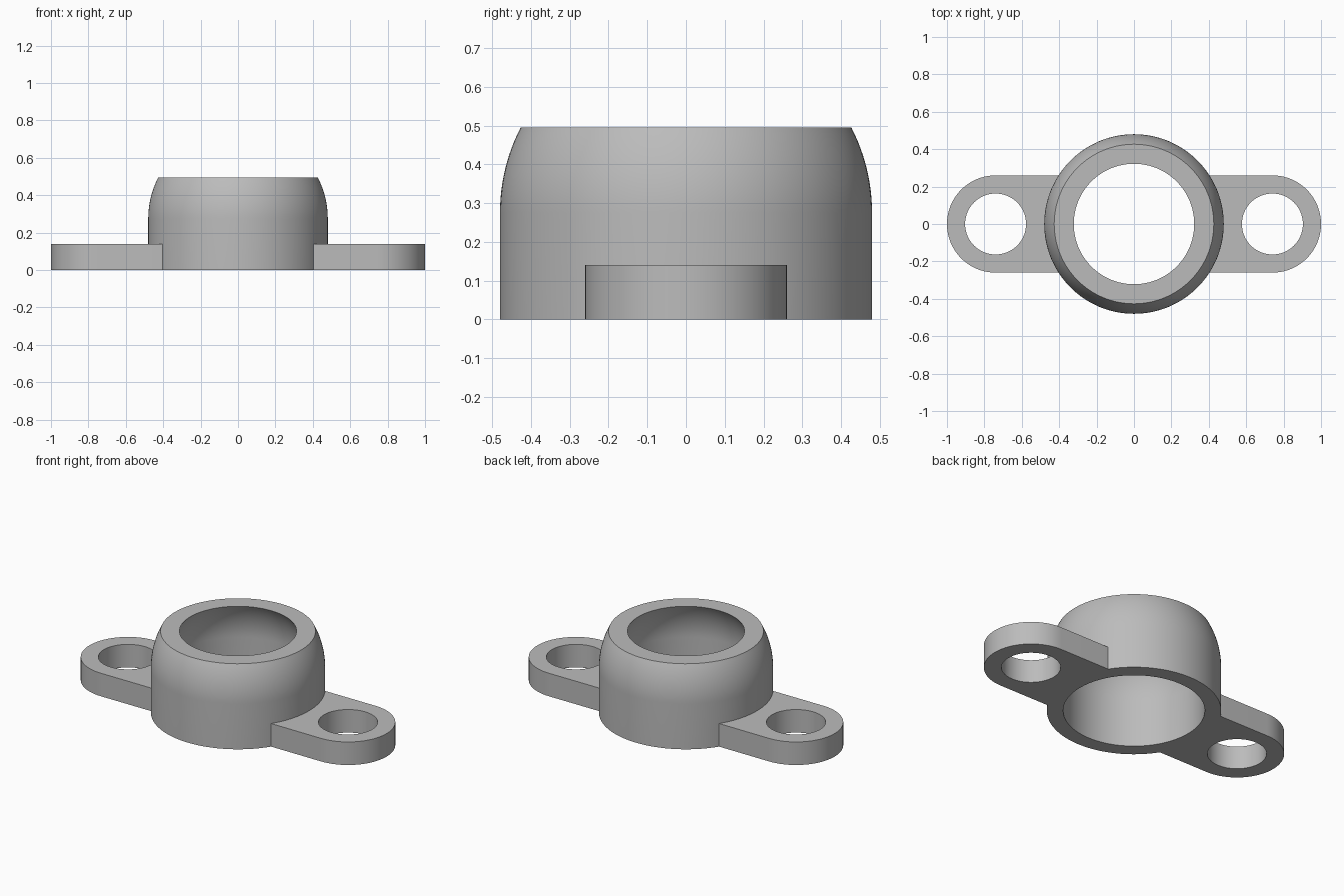
import bpy, bmesh
from math import sin, cos, pi, asin, sqrt, radians

cube = bpy.data.objects.get("Cube")
if cube:
    bpy.data.objects.remove(cube)

# Main dimensions
BOSS_R, BORE_R = 0.48, 0.39
DOME_Z, TOP_Z = 0.275, 0.495
EAR_X, EAR_R, HOLE_R, EAR_H = 0.74, 0.26, 0.163, 0.14

grey = bpy.data.materials.new("grey metal")
grey.use_nodes = True
grey.diffuse_color = (0.5, 0.5, 0.5, 1)
grey.node_tree.nodes["Principled BSDF"].inputs["Base Color"].default_value = (0.5, 0.5, 0.5, 1)


def arc(cx, r, start, end, steps):
    """Points on an arc about (cx, 0), both ends included."""
    angles = [start + (end - start) * i / steps for i in range(steps + 1)]
    return [(cx + r * cos(a), r * sin(a)) for a in angles]


def finish(name, bm):
    bmesh.ops.remove_doubles(bm, verts=bm.verts, dist=1e-5)
    bmesh.ops.recalc_face_normals(bm, faces=bm.faces)
    mesh = bpy.data.meshes.new(name)
    bm.to_mesh(mesh)
    bm.free()
    mesh.materials.append(grey)
    obj = bpy.data.objects.new(name, mesh)
    bpy.context.collection.objects.link(obj)
    bpy.ops.object.select_all(action="DESELECT")
    obj.select_set(True)
    bpy.context.view_layer.objects.active = obj
    bpy.ops.object.shade_smooth_by_angle(angle=radians(30))
    return obj


# Hollow boss: straight wall below, spherical shell above, cut flat on top
def wall(r):
    dome = arc(0, r, 0, asin((TOP_Z - DOME_Z) / r), 12)
    return [(r, 0)] + [(x, DOME_Z + z) for x, z in dome]


profile = wall(BOSS_R) + wall(BORE_R)[::-1]
bm = bmesh.new()
ring = [bm.verts.new((x, 0, z)) for x, z in profile]
edges = [bm.edges.new((ring[i - 1], ring[i])) for i in range(len(ring))]
bmesh.ops.spin(bm, geom=ring + edges, cent=(0, 0, 0), axis=(0, 0, 1),
               angle=2 * pi, steps=128)
finish("domed_boss", bm)


# Mounting ears: rounded plates with a bolt hole, ending on the boss wall
def ear(name, side):
    meet = asin(EAR_R / BOSS_R)
    outline = arc(EAR_X, EAR_R, -pi / 2, pi / 2, 40) + arc(0, BOSS_R - 0.001, meet, -meet, 24)
    hole = arc(EAR_X, HOLE_R, 0, 2 * pi, 64)[:-1]
    bm = bmesh.new()
    rim = []
    for loop in (outline, hole):
        verts = [bm.verts.new((side * x, y, 0)) for x, y in loop]
        rim += [bm.edges.new((verts[i - 1], verts[i])) for i in range(len(verts))]
    bmesh.ops.triangle_fill(bm, edges=rim, use_beauty=True)
    grown = bmesh.ops.extrude_face_region(bm, geom=bm.faces[:], use_keep_orig=True)
    top = [g for g in grown["geom"] if isinstance(g, bmesh.types.BMVert)]
    bmesh.ops.translate(bm, verts=top, vec=(0, 0, EAR_H))
    finish(name, bm)


ear("left_ear", 1)
ear("right_ear", -1)
